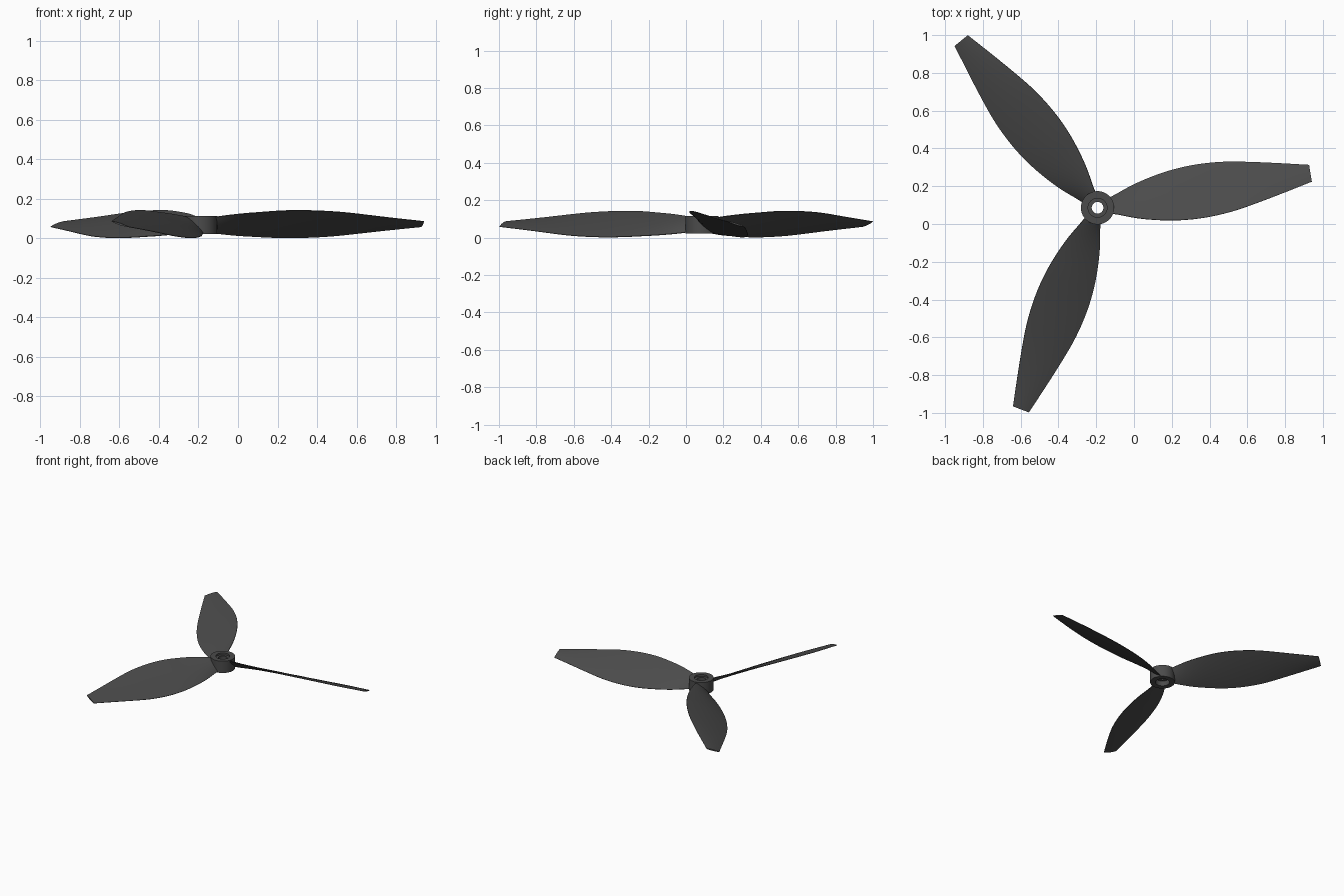
import bpy, bmesh, math
from mathutils import Matrix, Vector

if "Cube" in bpy.data.objects:
    bpy.data.objects.remove(bpy.data.objects["Cube"])

HUB = Vector((-0.193, 0.086, 0.0))
START = math.radians(9.2)

# Blade stations: radius, half width seen from above, half height seen from the side
STATIONS = [(.06, .040, .036), (.10, .052, .044), (.20, .088, .055), (.30, .114, .062),
            (.40, .132, .068), (.50, .141, .0695), (.60, .141, .067), (.70, .133, .061),
            (.80, .117, .051), (.95, .087, .034), (1.142, .045, .014)]


def smooth_stations(pts, steps):
    """Catmull-Rom through the stations."""
    v = [Vector(p) for p in pts]
    v = [2 * v[0] - v[1]] + v + [2 * v[-1] - v[-2]]
    out = []
    for i in range(1, len(v) - 2):
        a, b, c, d = v[i - 1:i + 3]
        for k in range(steps):
            t = k / steps
            out.append(0.5 * (2 * b + (c - a) * t + (2 * a - 5 * b + 4 * c - d) * t * t
                              + (3 * b - a - 3 * c + d) * t ** 3))
    out.append(v[-2])
    return out


def finish(bm, name, matrix, angle):
    bmesh.ops.recalc_face_normals(bm, faces=bm.faces)
    mesh = bpy.data.meshes.new(name)
    bm.to_mesh(mesh)
    bm.free()
    obj = bpy.data.objects.new(name, mesh)
    bpy.context.collection.objects.link(obj)
    obj.matrix_world = matrix
    mat = bpy.data.materials.get("dark_grey")
    if not mat:
        mat = bpy.data.materials.new("dark_grey")
        mat.diffuse_color = (.07, .07, .07, 1)
        mat.use_nodes = True
        mat.node_tree.nodes["Principled BSDF"].inputs["Base Color"].default_value = mat.diffuse_color
    mesh.materials.append(mat)
    bpy.ops.object.select_all(action='DESELECT')
    obj.select_set(True)
    bpy.context.view_layer.objects.active = obj
    bpy.ops.object.shade_smooth_by_angle(angle=math.radians(angle))


# Hub: lathed ring with a stepped bore
def build_hub():
    profile = [(.088, .021), (.088, .114), (.050, .114), (.050, .100),
               (.031, .100), (.031, .060), (.050, .060), (.050, .021)]
    n = 64
    bm = bmesh.new()
    rings = [[bm.verts.new((r * math.cos(2 * math.pi * i / n),
                            r * math.sin(2 * math.pi * i / n), z)) for i in range(n)]
             for r, z in profile]
    for a, b in zip(rings, rings[1:] + rings[:1]):
        for i in range(n):
            j = (i + 1) % n
            bm.faces.new((a[i], a[j], b[j], b[i]))
    finish(bm, "hub", Matrix.Translation(HUB), 30)


# Blade: twisted loft of thin lens sections
def build_blade(name, angle):
    bm = bmesh.new()
    n = 8
    rings = []
    for r, w, h in smooth_stations(STATIONS, 4):
        chord = Vector((0, w, -h))
        normal = Vector((0, h, w)).normalized()
        thick = .010 - .005 * r / 1.142
        centre = Vector((r, 0, .067 + .005 * min(1, r / .4)))
        top, bottom = [], []
        for i in range(n + 1):
            t = -math.cos(math.pi * i / n)
            bulge = normal * thick * (.2 + .8 * (1 - t * t))
            top.append(bm.verts.new(centre + chord * t + bulge))
            bottom.append(bm.verts.new(centre + chord * t - bulge))
        rings.append(top + bottom[::-1])
    for a, b in zip(rings, rings[1:]):
        for i in range(len(a)):
            j = (i + 1) % len(a)
            bm.faces.new((a[i], a[j], b[j], b[i]))
    bm.faces.new(rings[0])
    bm.faces.new(rings[-1])
    finish(bm, name, Matrix.Translation(HUB) @ Matrix.Rotation(angle, 4, 'Z'), 35)


build_hub()
for k in range(3):
    build_blade(f"blade_{k + 1}", START + k * 2 * math.pi / 3)
